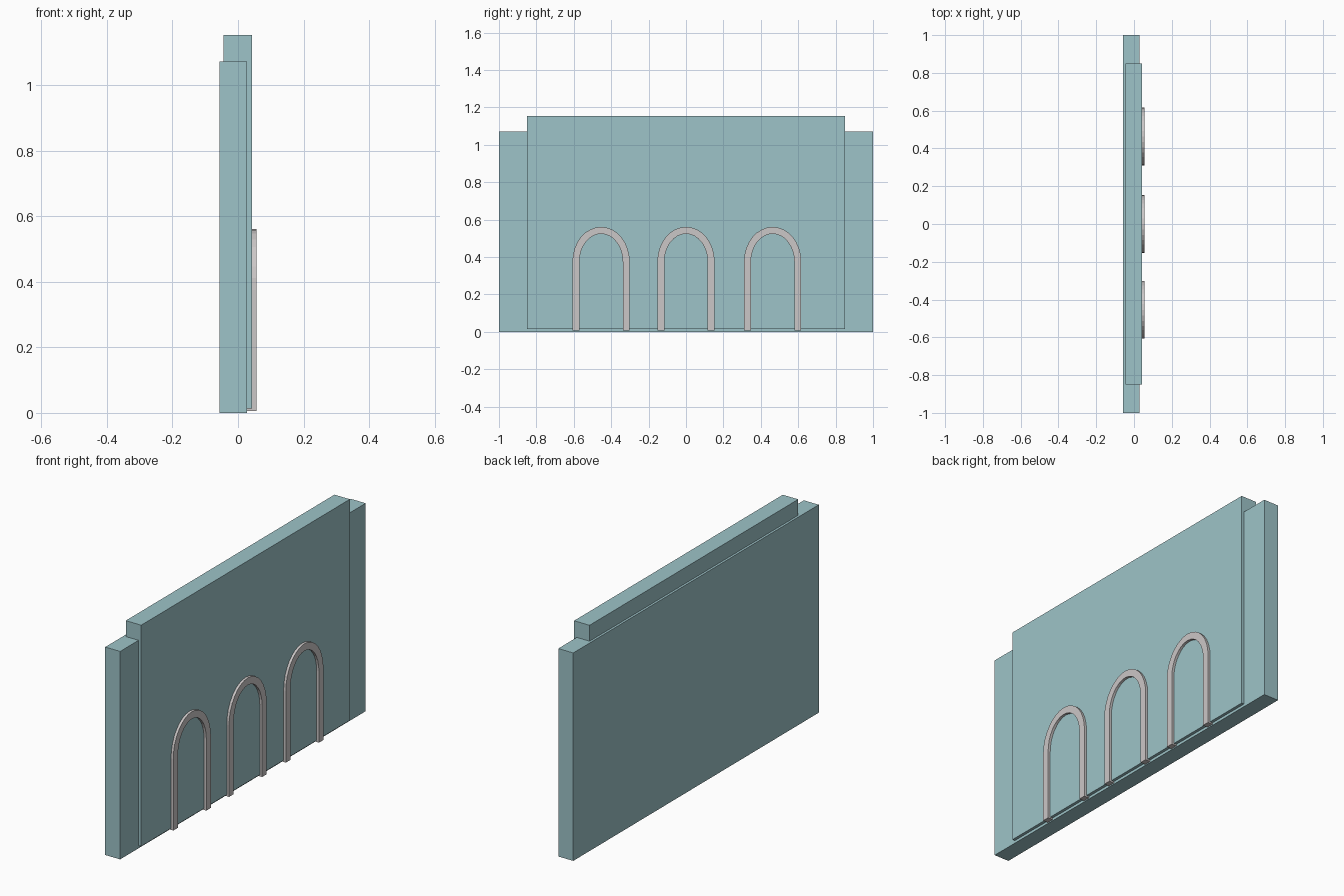
import bpy
import bmesh
import math

cube = bpy.data.objects.get("Cube")
if cube:
    bpy.data.objects.remove(cube, do_unlink=True)


def make_material(name, rgb):
    mat = bpy.data.materials.new(name)
    mat.use_nodes = True
    colour = (*rgb, 1.0)
    mat.diffuse_color = colour
    mat.node_tree.nodes["Principled BSDF"].inputs["Base Color"].default_value = colour
    return mat


def add_object(name, bm, mat):
    bmesh.ops.recalc_face_normals(bm, faces=bm.faces)
    mesh = bpy.data.meshes.new(name)
    bm.to_mesh(mesh)
    bm.free()
    mesh.materials.append(mat)
    obj = bpy.data.objects.new(name, mesh)
    bpy.context.collection.objects.link(obj)
    return obj


def slab(name, low, high, mat):
    bm = bmesh.new()
    bmesh.ops.create_cube(bm, size=1)
    for v in bm.verts:
        v.co = [lo + (c + 0.5) * (hi - lo) for c, lo, hi in zip(v.co, low, high)]
    return add_object(name, bm, mat)


def arch_line(half_width, rise, foot, spring, steps=16):
    """Outline in (y, z): up one leg, over a half ellipse, down the other."""
    angles = [math.pi * i / steps for i in range(steps + 1)]
    curve = [(half_width * math.cos(a), spring + rise * math.sin(a)) for a in angles]
    return [(half_width, foot)] + curve + [(-half_width, foot)]


def arch(name, centre_y, back, front, mat):
    foot, spring = 0.006, 0.375
    outer = arch_line(0.153, 0.186, foot, spring)
    inner = arch_line(0.116, 0.149, foot, spring)
    bm = bmesh.new()
    # One four-cornered section for each point along the arch
    rings = []
    for o, i in zip(outer, inner):
        corners = ((back, o), (front, o), (front, i), (back, i))
        rings.append([bm.verts.new((x, centre_y + p[0], p[1])) for x, p in corners])
    for a, b in zip(rings, rings[1:]):
        for k in range(4):
            n = (k + 1) % 4
            bm.faces.new((a[k], a[n], b[n], b[k]))
    bm.faces.new(rings[0])
    bm.faces.new(rings[-1])
    return add_object(name, bm, mat)


teal = make_material("pale teal wall", (0.34, 0.55, 0.58))
stone = make_material("light grey trim", (0.60, 0.57, 0.57))

# Wall slabs: wide low one behind, taller narrower one in front
slab("back_wall", (-0.057, -1.0, 0.0), (0.028, 1.0, 1.072), teal)
slab("front_panel", (-0.045, -0.85, 0.014), (0.043, 0.85, 1.154), teal)

# Arched door surrounds
for side, y in (("right", -0.454), ("middle", 0.0), ("left", 0.463)):
    arch(f"{side}_arch_trim", y, 0.02, 0.056, stone)
